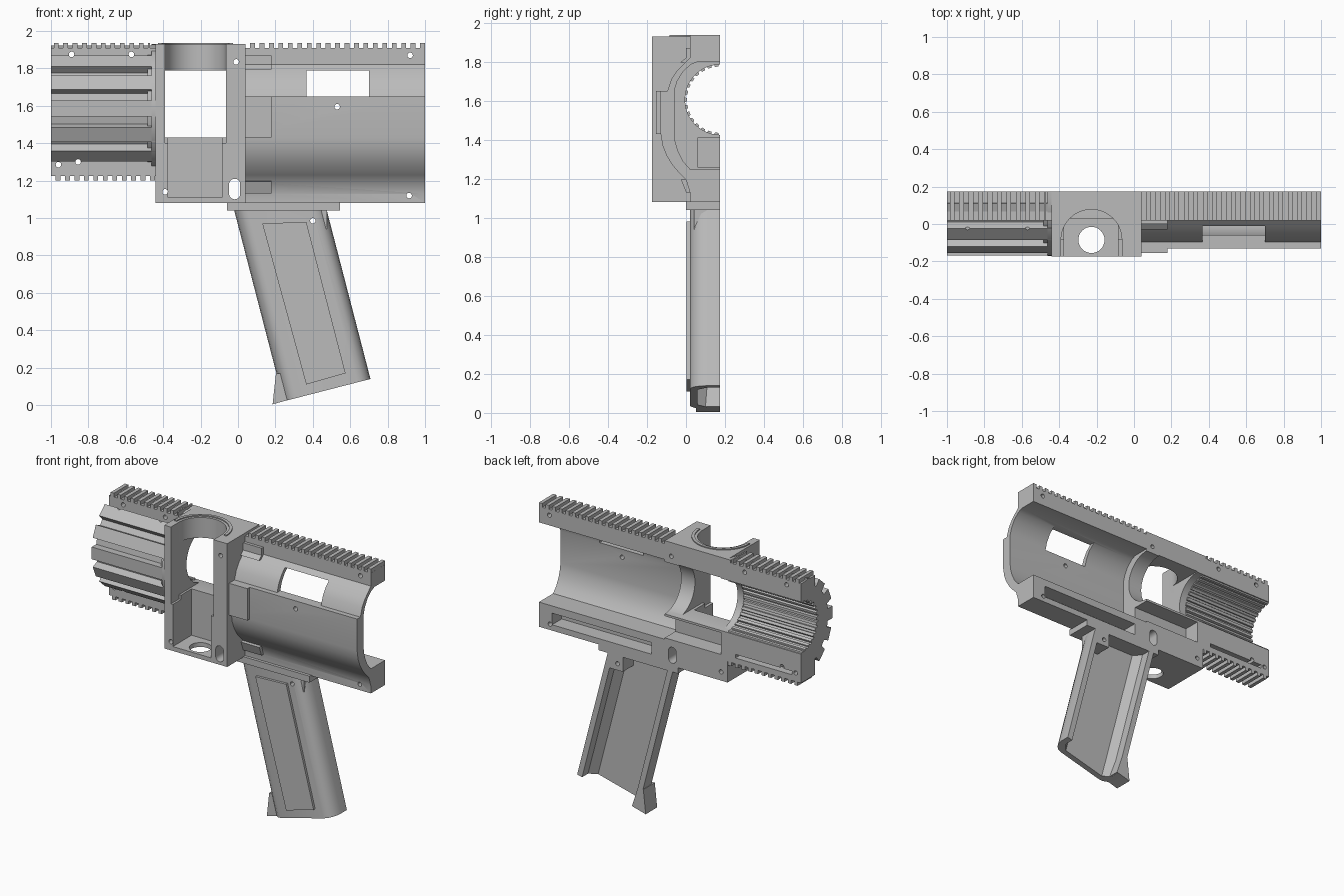
import bpy, bmesh, math
from mathutils import Vector

if "Cube" in bpy.data.objects:
    bpy.data.objects.remove(bpy.data.objects["Cube"], do_unlink=True)

grey = bpy.data.materials.new("plain_grey")
grey.use_nodes = True
grey.diffuse_color = (0.5, 0.5, 0.5, 1)
grey.node_tree.nodes["Principled BSDF"].inputs["Base Color"].default_value = (0.5, 0.5, 0.5, 1)

SPLIT = 0.175          # plane where the two shell halves meet
BORE_Z = 1.605
RIB_Z = 1.585
parts = []


def finish(name, bm, part=True):
    bmesh.ops.recalc_face_normals(bm, faces=bm.faces)
    mesh = bpy.data.meshes.new(name)
    bm.to_mesh(mesh)
    bm.free()
    mesh.materials.append(grey)
    ob = bpy.data.objects.new(name, mesh)
    bpy.context.collection.objects.link(ob)
    if part:
        parts.append(ob)
    else:
        ob.hide_render = True
    return ob


def add_prism(bm, pts, axis, a, b):
    """Extrude a 2D outline along an axis from a to b."""
    place = {"x": lambda p, t: (t, p[0], p[1]),
             "y": lambda p, t: (p[0], t, p[1]),
             "z": lambda p, t: (p[0], p[1], t)}[axis]
    low = [bm.verts.new(place(p, a)) for p in pts]
    high = [bm.verts.new(place(p, b)) for p in pts]
    bm.faces.new(low)
    bm.faces.new(high[::-1])
    for i in range(len(pts)):
        j = (i + 1) % len(pts)
        bm.faces.new((low[i], low[j], high[j], high[i]))


def prism(name, pts, axis, a, b, part=True):
    bm = bmesh.new()
    add_prism(bm, pts, axis, a, b)
    return finish(name, bm, part)


def rect(x0, x1, z0, z1):
    return [(x0, z0), (x1, z0), (x1, z1), (x0, z1)]


def box(name, x, y, z, part=True):
    return prism(name, rect(*x, *z), "y", *y, part)


def arc(cx, cy, r, a0, a1, n):
    angles = [math.radians(a0 + (a1 - a0) * i / n) for i in range(n + 1)]
    return [(cx + r * math.cos(a), cy + r * math.sin(a)) for a in angles]


def circle(cx, cy, r, n=32):
    return arc(cx, cy, r, 0, 360, n)[:-1]


def cut(ob, *cutters):
    """Subtract cutters, then discard them."""
    for c in cutters:
        carve(ob, c)
        bpy.data.objects.remove(c, do_unlink=True)


def carve(ob, cutter):
    m = ob.modifiers.new("cut", "BOOLEAN")
    m.operation, m.solver, m.object = "DIFFERENCE", "EXACT", cutter
    bpy.context.view_layer.objects.active = ob
    bpy.ops.object.modifier_apply(modifier=m.name)


def bore(a, b):
    return prism("bore_cutter", circle(SPLIT, BORE_Z, 0.18, 48), "x", a, b, False)


# Ribbed half barrel with a fluted bore
def polar(r, deg, z):
    a = math.radians(deg)
    return (SPLIT - r * math.cos(a), z + r * math.sin(a))


outer = [polar(0.295, -90, RIB_Z)]
for k in range(-3, 4):
    c = 24 * k
    outer += [polar(r, c + d, RIB_Z) for r, d in ((0.295, -8), (0.345, -7), (0.345, 7), (0.295, 8))]
outer.append(polar(0.295, 90, RIB_Z))
inner = [polar(0.185, 90, BORE_Z)]
for k in range(7, -8, -1):
    inner += [polar(r, 12 * k + d, BORE_Z) for r, d in ((0.185, 4), (0.17, 3), (0.17, -3), (0.185, -4))]
inner.append(polar(0.185, -90, BORE_Z))
prism("barrel", outer + inner, "x", -1, -0.44)

# Stepped collars between barrel and receiver
for i, (x, r) in enumerate(((-0.485, 0.325), (-0.463, 0.345))):
    ring = arc(SPLIT, RIB_Z, r, 90, 270, 32) + arc(SPLIT, BORE_Z, 0.19, 270, 90, 24)
    prism("barrel_collar_%d" % (i + 1), ring, "x", x, -0.43)

# Front rails
top = box("front_top_rail", (-1, -0.43), (0.02, SPLIT), (1.75, 1.91))
cut(top, bore(-1.1, -0.3))
low = box("front_lower_rail", (-1, -0.43), (0.02, SPLIT), (1.225, 1.45))
cut(low, bore(-1.1, -0.3),
    box("pocket", (-0.93, -0.5), (0.07, 0.3), (1.265, 1.37), False))


# Rail teeth
def teeth(name, x0, x1, z0, z1, period=0.0505):
    bm = bmesh.new()
    x = x0
    while x < x1 - 0.01:
        add_prism(bm, rect(x, min(x + period / 2, x1), z0, z1), "y", 0.02, SPLIT)
        x += period
    finish(name, bm)


teeth("front_top_teeth", -0.985, -0.47, 1.905, 1.937)
teeth("rear_top_teeth", 0.065, 1, 1.905, 1.937)
teeth("front_lower_teeth", -0.975, -0.44, 1.2, 1.23)

# Receiver block with an open well
block = box("receiver_block", (-0.44, 0.04), (-0.175, SPLIT), (1.08, 1.93))
cut(block,
    bore(-0.6, 0.2),
    box("through", (-0.39, -0.065), (-0.3, 0.3), (1.43, 1.79), False),
    box("lower_well", (-0.375, -0.085), (-0.3, 0.03), (1.11, 1.5), False),
    box("front_well", (-0.39, -0.065), (-0.3, -0.085), (1.4, 2.1), False),
    prism("round_well", circle(-0.2275, -0.085, 0.1625, 48), "z", 1.6, 2.1, False),
    prism("floor_hole", circle(-0.2275, -0.085, 0.07), "z", 1, 1.2, False),
    box("rear_pocket", (-0.39, 0.2), (0.06, 0.3), (1.26, 1.41), False),
    prism("slot", arc(-0.018, 1.18, 0.03, 0, 180, 10) + arc(-0.018, 1.13, 0.03, 180, 360, 10),
          "y", -0.3, 0.3, False))

# Curved lip around the top of the well
lip = arc(-0.2275, -0.085, 0.2, 0, 180, 32) + arc(-0.2275, -0.085, 0.18, 180, 0, 32)
prism("well_lip", lip, "z", 1.92, 1.937)

# Rear shell with side window and lower pocket
upper = [(-0.01, 1.79), (-0.045, 1.755), (-0.075, 1.71), (-0.095, 1.65)]
lower = [(-0.13, 1.43), (-0.12, 1.37), (-0.1, 1.32), (-0.07, 1.27), (-0.035, 1.23), (0, 1.195)]
inside = [(0.02, 1.25), (-0.015, 1.29), (-0.04, 1.34), (-0.055, 1.39), (-0.06, 1.43),
          (-0.06, 1.65), (-0.045, 1.7), (-0.015, 1.75), (0.025, 1.785), (0.06, 1.8)]
section = ([(SPLIT, 1.91), (0.02, 1.91), (0.02, 1.82)] + upper + [(-0.13, 1.65)] + lower
           + [(0.02, 1.13), (0.02, 1.08), (SPLIT, 1.08), (SPLIT, 1.25)] + inside + [(SPLIT, 1.8)])
shell = prism("rear_shell", section, "x", 0.03, 1)
cut(shell,
    box("window", (0.365, 0.7), (-0.3, 0.12), (1.65, 1.79), False),
    box("pocket", (0.14, 0.9), (0.07, 0.3), (1.12, 1.2), False))

# Raised collar where the shell meets the block
bands = {"panel": [(-0.155, 1.65), (-0.155, 1.43), (-0.1, 1.43), (-0.1, 1.65)],
         "top": [(0, 1.87), (0, 1.82), (-0.03, 1.795), (0.03, 1.79), (0.03, 1.87)],
         "bottom": [(-0.025, 1.195), (0, 1.13), (0.03, 1.13), (0.03, 1.2)]}
for name, pts in bands.items():
    prism("collar_" + name, pts, "x", 0.03, 0.18)

# Grip: slanted U-shaped shell, open along the split plane
SLOPE, TILT = 0.259, 0.257
box("grip_plate", (-0.06, 0.545), (0.0, SPLIT), (1.04, 1.085))
u_out = [(0, SPLIT), (0, 0.11)] + [(0.075 - 0.075 * math.cos(a), 0.11 - 0.09 * math.sin(a))
                                   for a in (0.4, 0.8, 1.2, 1.57)]
u_out += [(0.42 + 0.075 * math.sin(a), 0.11 - 0.09 * math.cos(a)) for a in (0, 0.4, 0.8, 1.2, 1.57)]
u_out.append((0.495, SPLIT))
u_in = [(0.455, SPLIT), (0.455, 0.11), (0.41, 0.06), (0.085, 0.06), (0.04, 0.11), (0.04, SPLIT)]


def slant(s, y, z):
    return Vector((-0.02 + s + SLOPE * (1.04 - z), y, z))


bm = bmesh.new()
outline = u_out + u_in
rows = [[bm.verts.new(slant(s, y, 1.045)) for s, y in outline],
        [bm.verts.new(slant(s, y, (0.005 + TILT * (0.0644 + s)) / (1 + SLOPE * TILT))) for s, y in outline]]
bm.faces.new(rows[0])
bm.faces.new(rows[1][::-1])
for i in range(len(outline)):
    j = (i + 1) % len(outline)
    bm.faces.new((rows[0][i], rows[0][j], rows[1][j], rows[1][i]))
finish("grip", bm)
prism("grip_heel", [(0.203, 0.17), (0.245, 0.17), (0.29, 0.033), (0.185, 0.004)], "y", 0.05, SPLIT)
prism("grip_panel", [(0.13, 0.97), (0.365, 0.98), (0.575, 0.17), (0.365, 0.11)], "y", 0.003, 0.025)
box("grip_boss", (0.36, 0.475), (0.04, SPLIT), (0.94, 1.05))

# Screw holes through every part they meet
bm = bmesh.new()
for x, z in ((-0.89, 1.875), (-0.57, 1.875), (-0.01, 1.835), (0.92, 1.87), (0.53, 1.595),
             (-0.96, 1.285), (-0.855, 1.3), (-0.39, 1.14), (0.4, 0.985), (0.915, 1.12)):
    add_prism(bm, circle(x, z, 0.015, 12), "y", -0.3, 0.3)
drill = finish("screw_drill", bm, False)
for ob in parts:
    if not ob.name.endswith("teeth"):
        carve(ob, drill)
bpy.data.objects.remove(drill, do_unlink=True)

# Smooth the curved surfaces, keep edges crisp
bpy.ops.object.select_all(action="DESELECT")
for ob in parts:
    ob.select_set(True)
bpy.context.view_layer.objects.active = parts[0]
bpy.ops.object.shade_smooth_by_angle(angle=math.radians(28))
